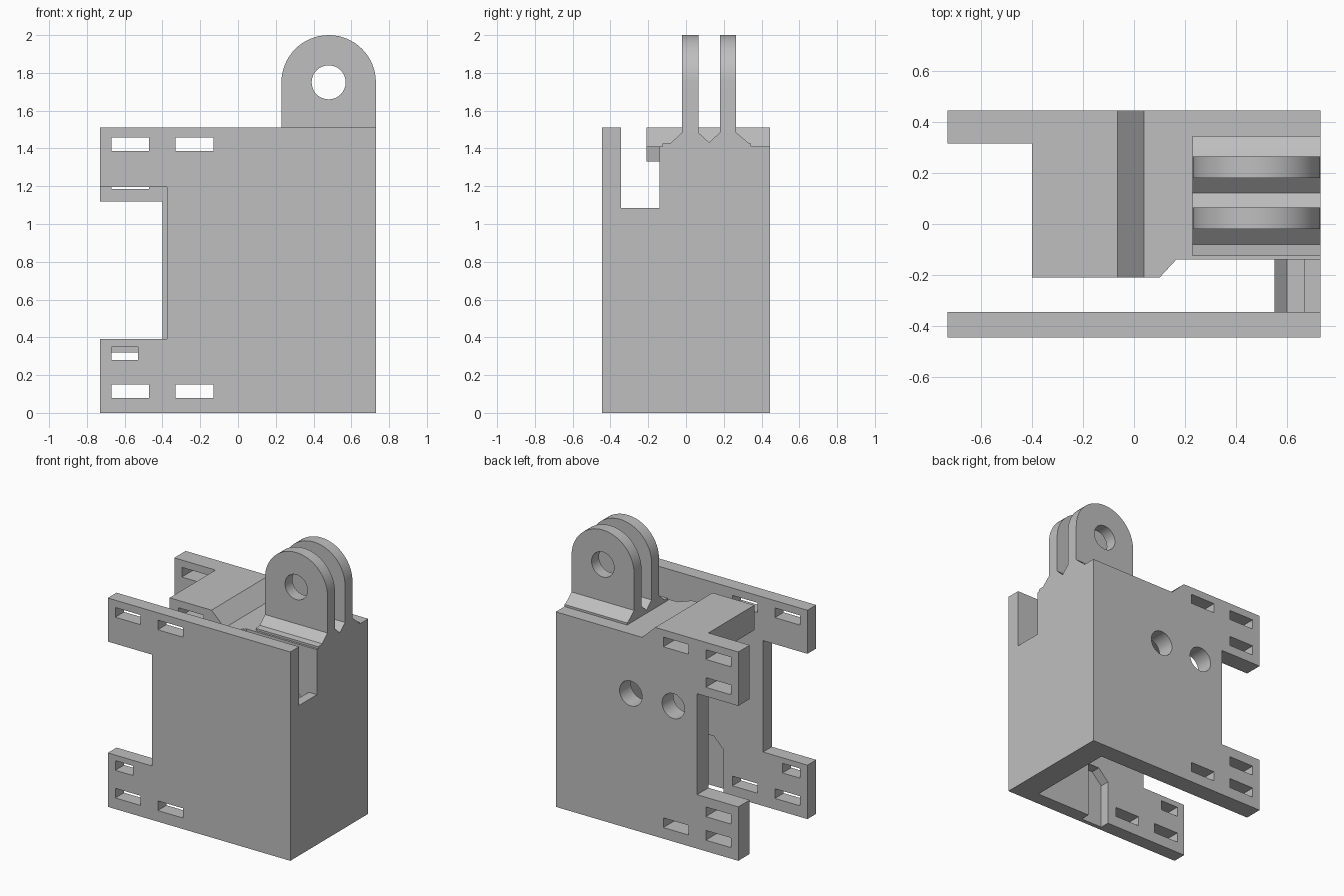
import bpy, bmesh, math

cube = bpy.data.objects.get("Cube")
if cube:
    bpy.data.objects.remove(cube, do_unlink=True)

grey = bpy.data.materials.new("plain grey")
grey.use_nodes = True
colour = (0.52, 0.52, 0.52, 1)
grey.diffuse_color = colour
grey.node_tree.nodes["Principled BSDF"].inputs["Base Color"].default_value = colour


def prism(name, outline, axis, lo, hi):
    """Extrude a flat outline along an axis from lo to hi."""
    place = {"x": lambda u, v, w: (w, u, v),
             "y": lambda u, v, w: (u, w, v),
             "z": lambda u, v, w: (u, v, w)}[axis]
    bm = bmesh.new()
    ends = [[bm.verts.new(place(u, v, w)) for u, v in outline] for w in (lo, hi)]
    bm.faces.new(ends[0])
    bm.faces.new(ends[1])
    n = len(outline)
    for i in range(n):
        j = (i + 1) % n
        bm.faces.new((ends[0][i], ends[0][j], ends[1][j], ends[1][i]))
    bmesh.ops.recalc_face_normals(bm, faces=bm.faces[:])
    mesh = bpy.data.meshes.new(name)
    bm.to_mesh(mesh)
    bm.free()
    mesh.materials.append(grey)
    obj = bpy.data.objects.new(name, mesh)
    bpy.context.collection.objects.link(obj)
    return obj


def rect(u0, u1, v0, v1):
    return [(u0, v0), (u1, v0), (u1, v1), (u0, v1)]


def circle(u, v, r, n=48):
    return [(u + r * math.cos(2 * math.pi * i / n),
             v + r * math.sin(2 * math.pi * i / n)) for i in range(n)]


def cut(obj, outline, axis="y", lo=-1, hi=1):
    """Subtract a prism from a part."""
    cutter = prism("cutter", outline, axis, lo, hi)
    cutter.hide_render = True
    mod = obj.modifiers.new("cut", "BOOLEAN")
    mod.operation = "DIFFERENCE"
    mod.solver = "EXACT"
    mod.object = cutter
    bpy.context.view_layer.objects.active = obj
    bpy.ops.object.modifier_apply(modifier=mod.name)
    bpy.data.objects.remove(cutter, do_unlink=True)


R, TOP, LOW = 0.73, 1.51, 1.41
FRONT, FRONT_IN, BACK_IN, BACK = -0.445, -0.345, 0.315, 0.445
WALL_IN = 0.55
outer = (-0.67, -0.47)
inner = (-0.33, -0.13)
strap_slots = [rect(*xs, z, z + 0.07) for xs in (outer, inner) for z in (0.08, 1.387)]

# Front plate with open side notch, strap slots and inner recess
front_plate = prism("front_plate", [(-R, 0), (R, 0), (R, TOP), (-R, TOP), (-R, 1.195),
                    (-0.375, 1.195), (-0.375, 0.39), (-R, 0.39)], "y", FRONT, FRONT_IN)
for slot in strap_slots + [rect(-0.67, -0.53, 0.28, 0.35)]:
    cut(front_plate, slot)
cut(front_plate, [(-0.06, -0.1), (0.11, -0.1), (0.11, 0.4), (0.02, 0.4), (-0.06, 0.32)],
    "y", -0.415, 0)

# Back wall with step in its top edge, slots and two round holes
back_wall = prism("back_wall", [(-R, 0), (R, 0), (R, LOW), (0.04, LOW), (-0.065, TOP),
                  (-R, TOP), (-R, 1.12), (-0.4, 1.12), (-0.4, 0.39), (-R, 0.39)],
                  "y", BACK_IN, BACK)
for slot in strap_slots + [rect(*outer, z, z + 0.07) for z in (0.25, 1.185)]:
    cut(back_wall, slot)
for x in (0.13, -0.21):
    cut(back_wall, circle(x, 0.98, 0.09))

# Thick side wall with a slot beside the front plate
side_wall = prism("side_wall", [(FRONT_IN, 0), (BACK_IN, 0), (BACK_IN, LOW), (-0.14, LOW),
                  (-0.14, 1.085), (FRONT_IN, 1.085)], "x", WALL_IN, R)
cut(side_wall, [(0.55, 1.085), (0.6, 1.04), (0.665, 1.04), (0.665, 1.2), (0.55, 1.2)],
    "y", FRONT_IN, -0.14)

# Roof with raised block, angled front corner and strap tunnel
roof = prism("roof", [(-0.4, 1.33), (WALL_IN, 1.33), (WALL_IN, LOW), (0.04, LOW),
             (-0.065, TOP), (-0.4, TOP)], "y", -0.21, BACK_IN)
cut(roof, [(0.09, -0.22), (0.1, -0.21), (0.165, -0.14), (0.7, -0.14), (0.7, -0.22)], "z", 1, 2)
cut(roof, rect(*inner, 1.387, 1.457))

# Hinge base with fillets around the lugs
prism("hinge_base", [(-0.125, 1.4), (0.345, 1.4), (0.345, 1.425), (0.33, 1.43),
      (0.265, 1.485), (0.18, 1.485), (0.122, 1.432), (0.065, 1.485),
      (-0.02, 1.485), (-0.08, 1.43), (-0.125, 1.425)], "x", 0.23, R)

# Two rounded hinge lugs
arc = [(0.48 + 0.25 * math.cos(math.pi * i / 32), 1.75 + 0.25 * math.sin(math.pi * i / 32))
       for i in range(33)]
for name, y in (("front_hinge_lug", -0.02), ("back_hinge_lug", 0.18)):
    lug = prism(name, [(0.23, 1.42), (R, 1.42)] + arc, "y", y, y + 0.085)
    cut(lug, circle(0.48, 1.75, 0.09))

# Smooth the round surfaces and keep the edges sharp
bpy.ops.object.select_all(action="DESELECT")
for obj in bpy.context.collection.objects:
    if obj.type == "MESH" and grey.name in obj.data.materials:
        obj.select_set(True)
        bpy.context.view_layer.objects.active = obj
bpy.ops.object.shade_smooth_by_angle(angle=math.radians(30))
